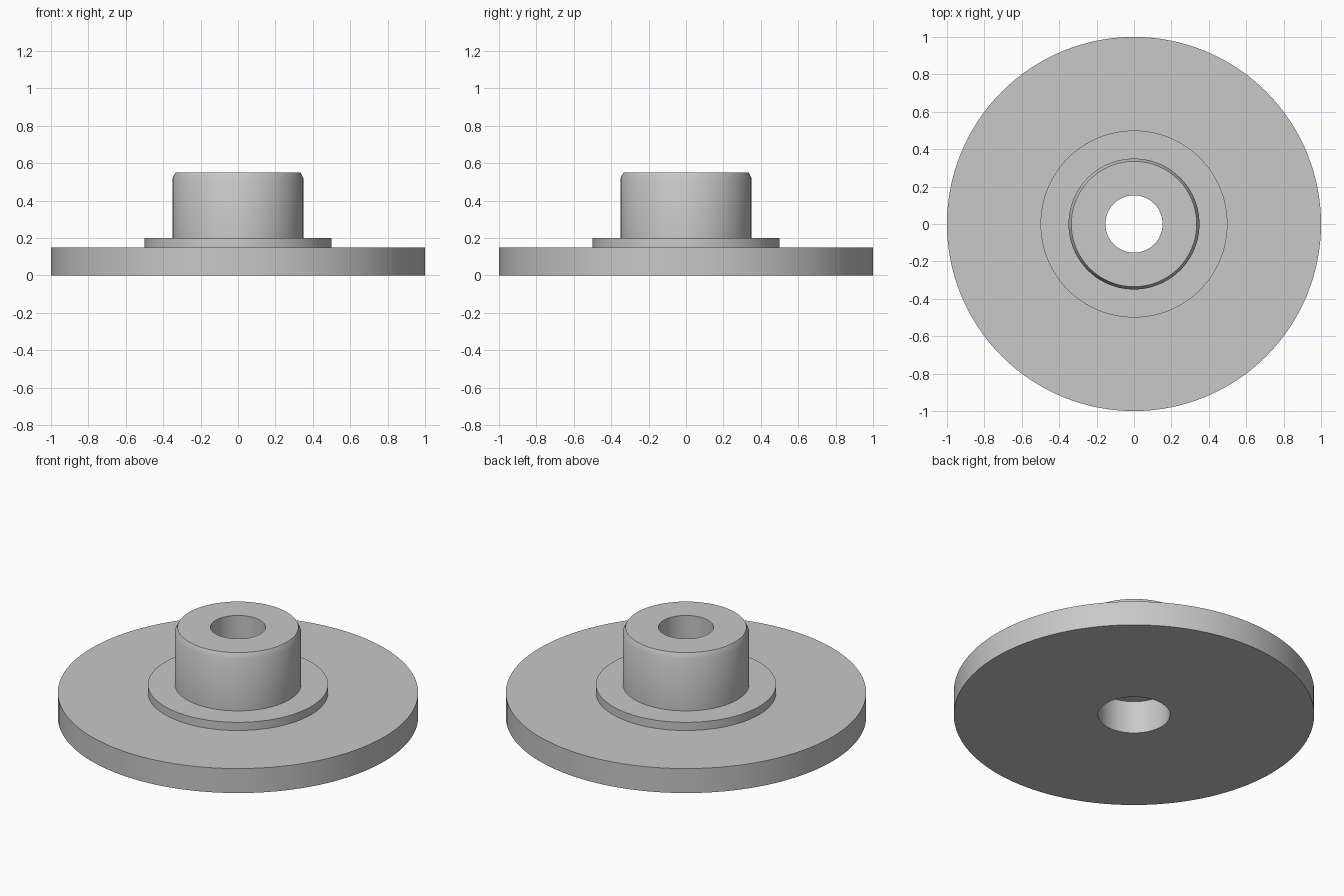
import bpy
import bmesh
from math import radians, tau
from mathutils import Vector

SEGMENTS = 128

cube = bpy.data.objects.get("Cube")
if cube:
    bpy.data.objects.remove(cube, do_unlink=True)

# Plain grey metal
grey = bpy.data.materials.new("grey_metal")
grey.use_nodes = True
colour = (0.58, 0.58, 0.58, 1)
grey.diffuse_color = colour
grey.node_tree.nodes["Principled BSDF"].inputs["Base Color"].default_value = colour


def lathe(name, profile):
    """Turn a closed (radius, height) profile around the z axis."""
    bm = bmesh.new()
    verts = [bm.verts.new((r, 0, z)) for r, z in profile]
    edges = [bm.edges.new((a, b)) for a, b in zip(verts, verts[1:] + verts[:1])]
    bmesh.ops.spin(bm, geom=verts + edges, cent=Vector(), axis=(0, 0, 1),
                   angle=tau, steps=SEGMENTS, use_merge=False)
    bmesh.ops.remove_doubles(bm, verts=bm.verts, dist=0.0001)
    bmesh.ops.recalc_face_normals(bm, faces=bm.faces)
    mesh = bpy.data.meshes.new(name)
    bm.to_mesh(mesh)
    bm.free()
    mesh.materials.append(grey)
    obj = bpy.data.objects.new(name, mesh)
    bpy.context.collection.objects.link(obj)
    bpy.ops.object.select_all(action="DESELECT")
    obj.select_set(True)
    bpy.context.view_layer.objects.active = obj
    bpy.ops.object.shade_smooth_by_angle(angle=radians(30))
    return obj


# One turned piece: wide disc, raised collar, chamfered hub, stepped bore
disc = [(0.20, 0), (1.0, 0), (1.0, 0.15)]
collar = [(0.50, 0.15), (0.50, 0.20)]
hub = [(0.35, 0.20), (0.35, 0.52), (0.335, 0.55)]
bore = [(0.153, 0.55), (0.153, 0.20), (0.20, 0.20)]
lathe("flanged_hub", disc + collar + hub + bore)
